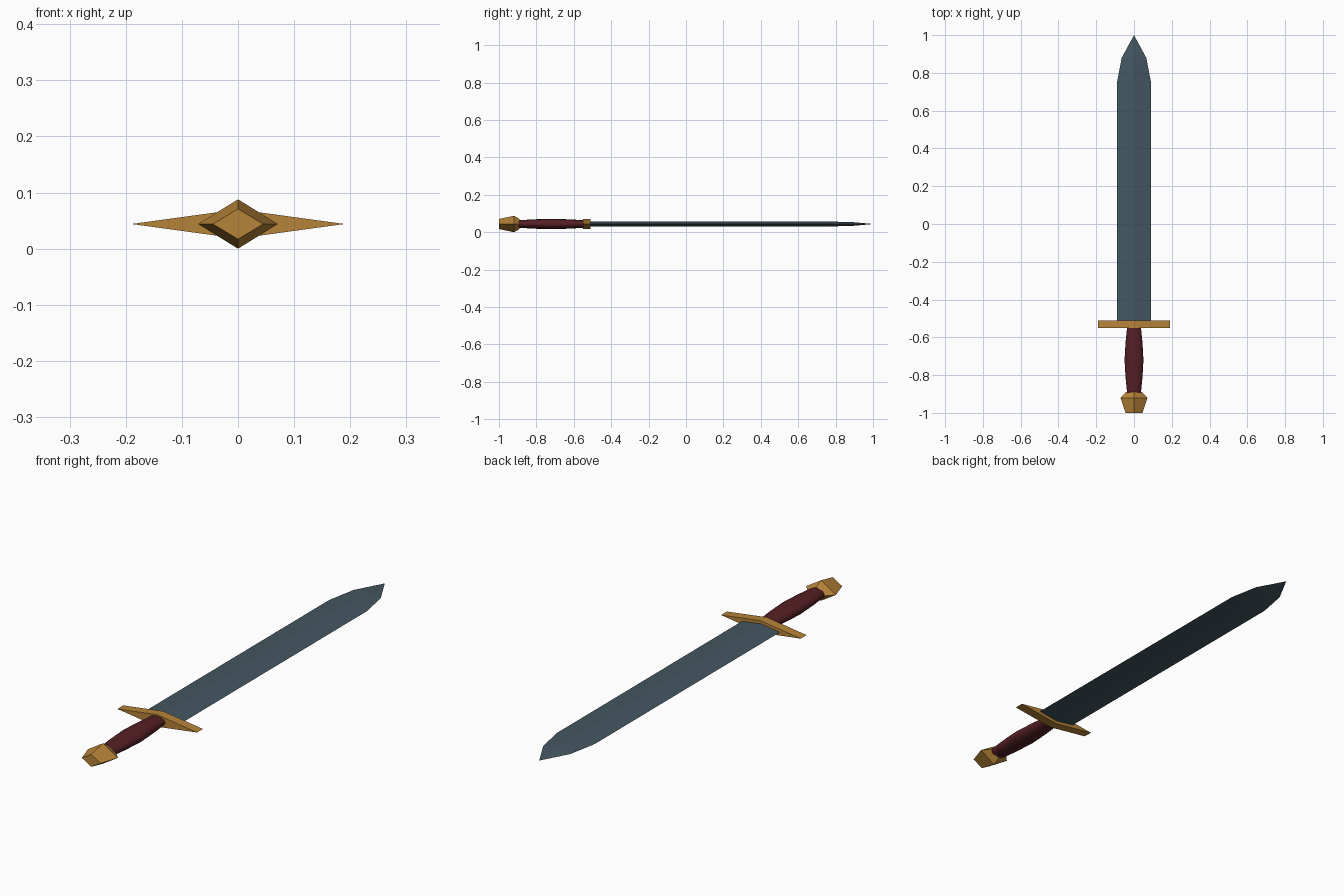
import bpy, bmesh, math

cube = bpy.data.objects.get("Cube")
if cube:
    bpy.data.objects.remove(cube, do_unlink=True)

AXIS_Z = 0.044  # height of the sword's long axis


def make_material(name, rgb):
    mat = bpy.data.materials.new(name)
    mat.use_nodes = True
    colour = (*rgb, 1)
    mat.diffuse_color = colour
    for node in mat.node_tree.nodes:
        if node.type == 'BSDF_PRINCIPLED':
            node.inputs["Base Color"].default_value = colour
    return mat


def loft(name, mat, sides, sections, smooth=False):
    """Skin elliptical rings (y, half width, half height) along the y axis."""
    bm = bmesh.new()
    rings = []
    for y, rx, rz in sections:
        ring = []
        for i in range(sides):
            a = math.tau * i / sides
            ring.append(bm.verts.new((rx * math.cos(a), y, AXIS_Z + rz * math.sin(a))))
        rings.append(ring)
    for a, b in zip(rings, rings[1:]):
        for i in range(sides):
            j = (i + 1) % sides
            bm.faces.new((a[i], a[j], b[j], b[i]))
    bm.faces.new(rings[0])
    bm.faces.new(rings[-1])
    # Collapse any pointed end
    bmesh.ops.remove_doubles(bm, verts=bm.verts, dist=0.0005)
    bmesh.ops.recalc_face_normals(bm, faces=bm.faces)
    mesh = bpy.data.meshes.new(name)
    bm.to_mesh(mesh)
    bm.free()
    mesh.materials.append(mat)
    obj = bpy.data.objects.new(name, mesh)
    bpy.context.collection.objects.link(obj)
    if smooth:
        bpy.ops.object.select_all(action='DESELECT')
        obj.select_set(True)
        bpy.context.view_layer.objects.active = obj
        bpy.ops.object.shade_smooth_by_angle(angle=math.radians(40))
    return obj


steel = make_material("blue grey steel", (0.058, 0.096, 0.12))
gold = make_material("aged gold", (0.47, 0.23, 0.04))
leather = make_material("dark red leather", (0.09, 0.014, 0.018))

# Blade: diamond section narrowing in two steps to a point
loft("blade", steel, 4, [(-0.52, 0.09, 0.013), (0.75, 0.09, 0.013),
                         (0.88, 0.065, 0.011), (1.0, 0, 0)])

# Crossguard: thin wide diamond plate
loft("crossguard", gold, 4, [(-0.55, 0.19, 0.026), (-0.51, 0.19, 0.026)])

# Grip: oval barrel, thickest in the middle
loft("grip", leather, 16, [(-0.9, 0.036, 0.02), (-0.81, 0.045, 0.025),
                           (-0.72, 0.05, 0.028), (-0.63, 0.045, 0.025),
                           (-0.54, 0.036, 0.02)], smooth=True)

# Pommel: faceted diamond knob
loft("pommel", gold, 4, [(-1.0, 0.045, 0.027), (-0.92, 0.071, 0.044),
                         (-0.89, 0.043, 0.027)])
